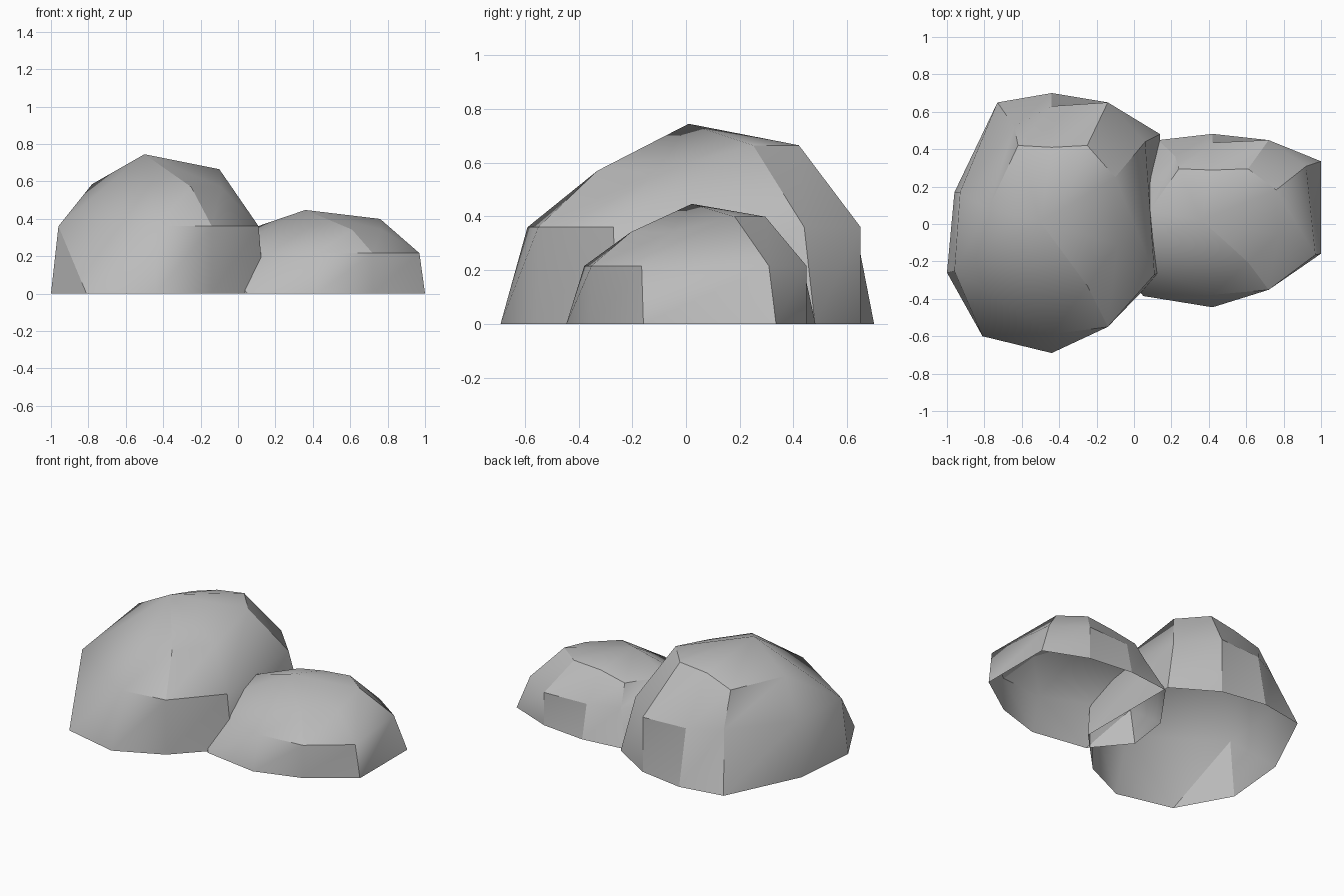
import bpy
import bmesh
import math

if "Cube" in bpy.data.objects:
    bpy.data.objects.remove(bpy.data.objects["Cube"], do_unlink=True)

# One plain stone colour
stone = bpy.data.materials.new("grey_stone")
stone.use_nodes = True
colour = (0.5, 0.5, 0.5, 1.0)
stone.diffuse_color = colour
stone.node_tree.nodes["Principled BSDF"].inputs["Base Color"].default_value = colour

# Boulder rings, counter-clockwise from the front; repeated points close facets
peak = (-0.06, 0.01, 0.745)
mid_height = 0.36
ground = [(0, -0.69), (0.3, -0.55), (0.58, -0.26), (0.58, 0.48), (0.3, 0.65),
          (0, 0.7), (-0.29, 0.65), (-0.52, 0.17), (-0.56, -0.26), (-0.37, -0.6)]
waist = [(0, -0.59), (0.3, -0.55), (0.55, -0.27), (0.5, 0.44), (0.3, 0.65),
         (0, 0.63), (-0.2, 0.52), (-0.49, 0.17), (-0.52, -0.25), (-0.52, -0.25)]
shoulder = [peak, (0.19, -0.33, 0.57), (0.35, -0.11, 0.57), (0.34, 0.25, 0.665),
            (0.19, 0.42, 0.665), (0, 0.41, 0.64), (-0.18, 0.42, 0.58),
            (-0.34, 0.08, 0.585), (-0.34, 0.08, 0.585), peak]


def add_triangle(bm, corners):
    """Add a triangle unless two of its corners coincide."""
    if len(set(corners)) == len(corners):
        bm.faces.new([bm.verts.new(corner) for corner in corners])


def build_boulder_mesh():
    """Skin the rings into an open-bottomed faceted dome."""
    bm = bmesh.new()
    rings = [
        [(x, y, 0) for x, y in ground],
        [(x, y, mid_height) for x, y in waist],
        shoulder,
        [peak] * len(shoulder),
    ]
    for lower, upper in zip(rings, rings[1:]):
        for i in range(len(lower)):
            j = (i + 1) % len(lower)
            add_triangle(bm, (lower[i], lower[j], upper[j]))
            add_triangle(bm, (lower[i], upper[j], upper[i]))
    bmesh.ops.remove_doubles(bm, verts=bm.verts, dist=0.001)
    mesh = bpy.data.meshes.new("boulder")
    bm.to_mesh(mesh)
    bm.free()
    mesh.materials.append(stone)
    return mesh


def place_boulder(name, location, scale):
    boulder = bpy.data.objects.new(name, build_boulder_mesh())
    bpy.context.collection.objects.link(boulder)
    boulder.location = location
    boulder.scale = scale
    # Soft shading across gentle facets, crisp ridges elsewhere
    bpy.ops.object.select_all(action="DESELECT")
    boulder.select_set(True)
    bpy.context.view_layer.objects.active = boulder
    bpy.ops.object.shade_smooth_by_angle(angle=math.radians(30))


# Tall boulder and a flatter copy overlapping its side
place_boulder("large_boulder", (-0.44, 0, 0), (1, 1, 1))
place_boulder("small_boulder", (0.42, 0.015, 0), (1, 0.667, 0.6))
